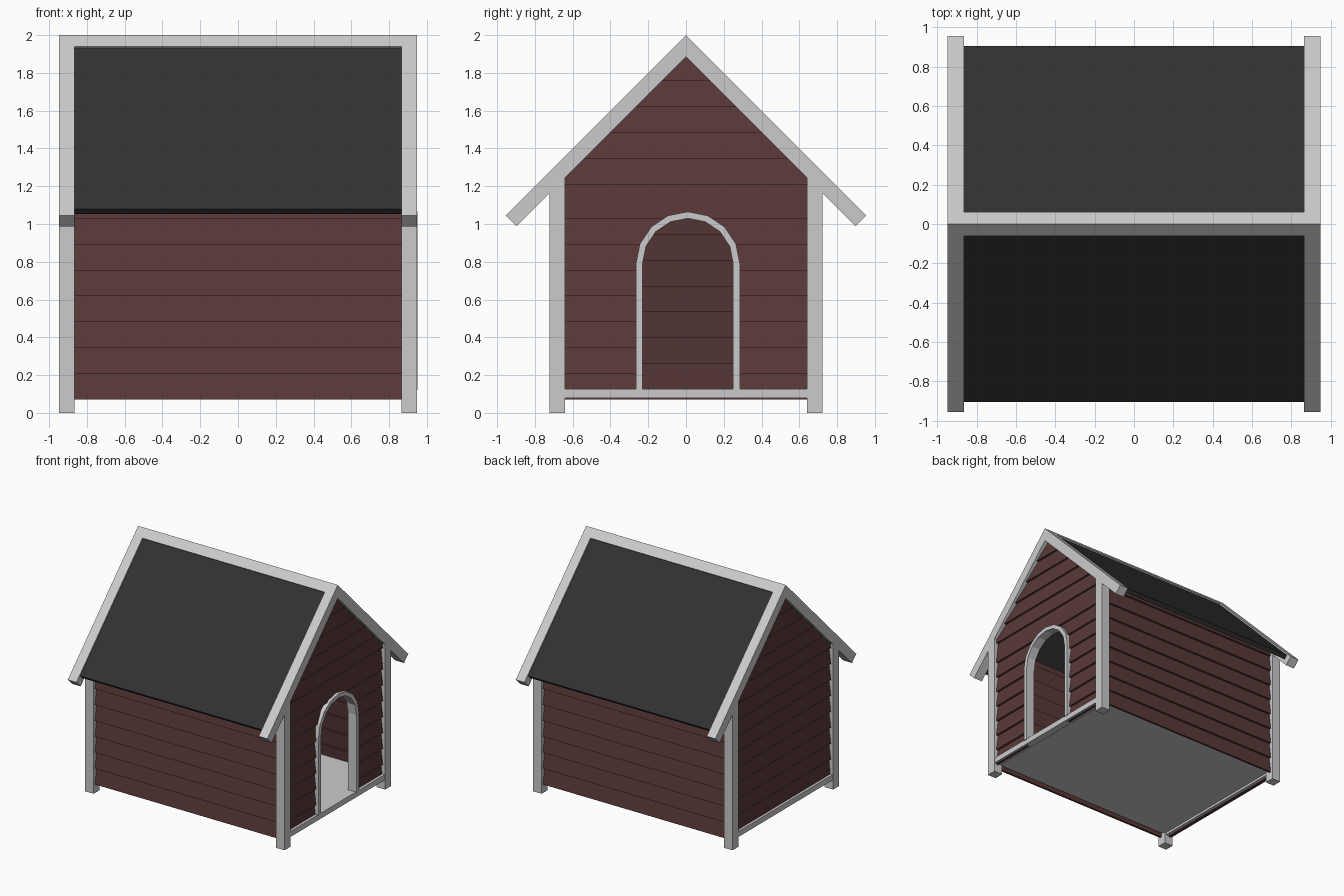
import bpy, bmesh, math
from mathutils import Vector

if "Cube" in bpy.data.objects:
    bpy.data.objects.remove(bpy.data.objects["Cube"])


def material(name, rgb):
    m = bpy.data.materials.new(name)
    m.diffuse_color = (*rgb, 1)
    m.use_nodes = True
    m.node_tree.nodes["Principled BSDF"].inputs["Base Color"].default_value = m.diffuse_color
    return m


RED = material("red_paint", (0.102, 0.04, 0.04))
FELT = material("roof_felt", (0.031, 0.031, 0.031))


def finish(bm, name, mat=None):
    bmesh.ops.recalc_face_normals(bm, faces=bm.faces[:])
    mesh = bpy.data.meshes.new(name)
    bm.to_mesh(mesh)
    bm.free()
    ob = bpy.data.objects.new(name, mesh)
    bpy.context.collection.objects.link(ob)
    if mat:
        mesh.materials.append(mat)
    return ob


def add_prism(bm, profile, axis, a, b):
    """Extrude a (horizontal, z) profile along x or y from a to b."""
    def point(t, h, z):
        return (t, h, z) if axis == "x" else (h, t, z)
    v0 = [bm.verts.new(point(a, *p)) for p in profile]
    v1 = [bm.verts.new(point(b, *p)) for p in profile]
    n = len(profile)
    bm.faces.new(v0)
    bm.faces.new(v1[::-1])
    for i in range(n):
        j = (i + 1) % n
        bm.faces.new((v0[i], v0[j], v1[j], v1[i]))


def prism(name, profile, axis, a, b, mat=None):
    bm = bmesh.new()
    add_prism(bm, profile, axis, a, b)
    return finish(bm, name, mat)


def rect(h0, h1, z0, z1):
    return [(h0, z0), (h1, z0), (h1, z1), (h0, z1)]


def clapboards(name, starts, axis, half, inner, side, gable=False):
    """Tilted overlapping boards; each leans out at its lower edge."""
    bm = bmesh.new()
    t, lean, lap = 0.018, 0.02, 0.008
    for z0, z1 in zip(starts, starts[1:]):
        prof = [(inner + lean, z0), (inner + lean + t, z0),
                (inner + t, z1 + lap), (inner, z1 + lap)]
        add_prism(bm, [(side * h, z) for h, z in prof], axis, -half, half)
    if gable:
        # trim the boards to the roof slope
        for s in (-1, 1):
            bmesh.ops.bisect_plane(
                bm, geom=bm.verts[:] + bm.edges[:] + bm.faces[:],
                plane_co=Vector((0, 0, 1.895)), plane_no=Vector((0, s, 1)),
                clear_outer=True)
            bmesh.ops.holes_fill(
                bm, edges=[e for e in bm.edges if e.is_boundary], sides=0)
    return finish(bm, name, RED)


def arch(r, bottom, cy=0.01, spring=0.79, n=8):
    pts = [(cy + r, bottom)]
    pts += [(cy + r * math.cos(math.pi * i / n), spring + r * math.sin(math.pi * i / n))
            for i in range(n + 1)]
    return pts + [(cy - r, bottom)]


# Siding
STEP = 0.1365
low = [0.072 + STEP * i for i in range(9)]
high = [1.21 + STEP * i for i in range(6)]
clapboards("front_wall", low + [1.21], "x", 0.865, 0.664, -1)
clapboards("back_wall", low + [1.21], "x", 0.865, 0.664, 1)
door_wall = clapboards("door_gable_wall", low[:8] + high, "y", 0.64, 0.889, 1, True)
rear_low = [0.072] + [0.2545 + STEP * i for i in range(7)]
clapboards("rear_gable_wall", rear_low + high, "y", 0.64, 0.889, -1, True)

# Doorway opening
cutter = prism("doorway_cutter", arch(0.258, 0.0), "x", 0.8, 1.0)
cutter.hide_render = True
mod = door_wall.modifiers.new("doorway", "BOOLEAN")
mod.operation, mod.solver, mod.object = "DIFFERENCE", "EXACT", cutter
bpy.context.view_layer.objects.active = door_wall
bpy.ops.object.modifier_apply(modifier=mod.name)
bpy.data.objects.remove(cutter)

# Arched door frame
prism("door_frame", arch(0.275, 0.12) + arch(0.24, 0.12)[::-1], "x", 0.868, 0.949)

# Floor
prism("floor", rect(-0.67, 0.67, 0.1, 0.125), "x", -0.9, 0.9)

# Ridge cap
prism("ridge_cap", [(-0.06, 1.94), (0, 2), (0.06, 1.94), (0.02, 1.9), (0, 1.89), (-0.02, 1.9)],
      "x", -0.865, 0.865)

for sx, end in ((-1, "left"), (1, "right")):
    x0, x1 = sx * 0.865, sx * 0.947
    # Barge boards at each end of the roof
    half = [(0.955, 1.045), (0.897, 0.988)]
    prism(end + "_barge_boards",
          [(0, 2)] + half + [(0, 1.885)] + [(-y, z) for y, z in half[::-1]], "x", x0, x1)
    # Sill below each gable wall
    prism(end + "_sill", rect(-0.64, 0.64, 0.08, 0.127), "x", sx * 0.88, sx * 0.943)
    # Corner posts, cut to the roof slope
    for sy, face in ((-1, "front"), (1, "back")):
        prism(f"{face}_{end}_post",
              [(sy * y, z) for y, z in ((0.64, 0), (0.722, 0), (0.722, 1.165), (0.64, 1.247))],
              "x", x0, x1)

# Roof panels
for sy, face in ((-1, "front"), (1, "back")):
    prism(face + "_roof_panel",
          [(sy * y, z) for y, z in ((0.05, 1.935), (0.905, 1.08), (0.878, 1.053), (0.02, 1.911))],
          "x", -0.865, 0.865, FELT)
